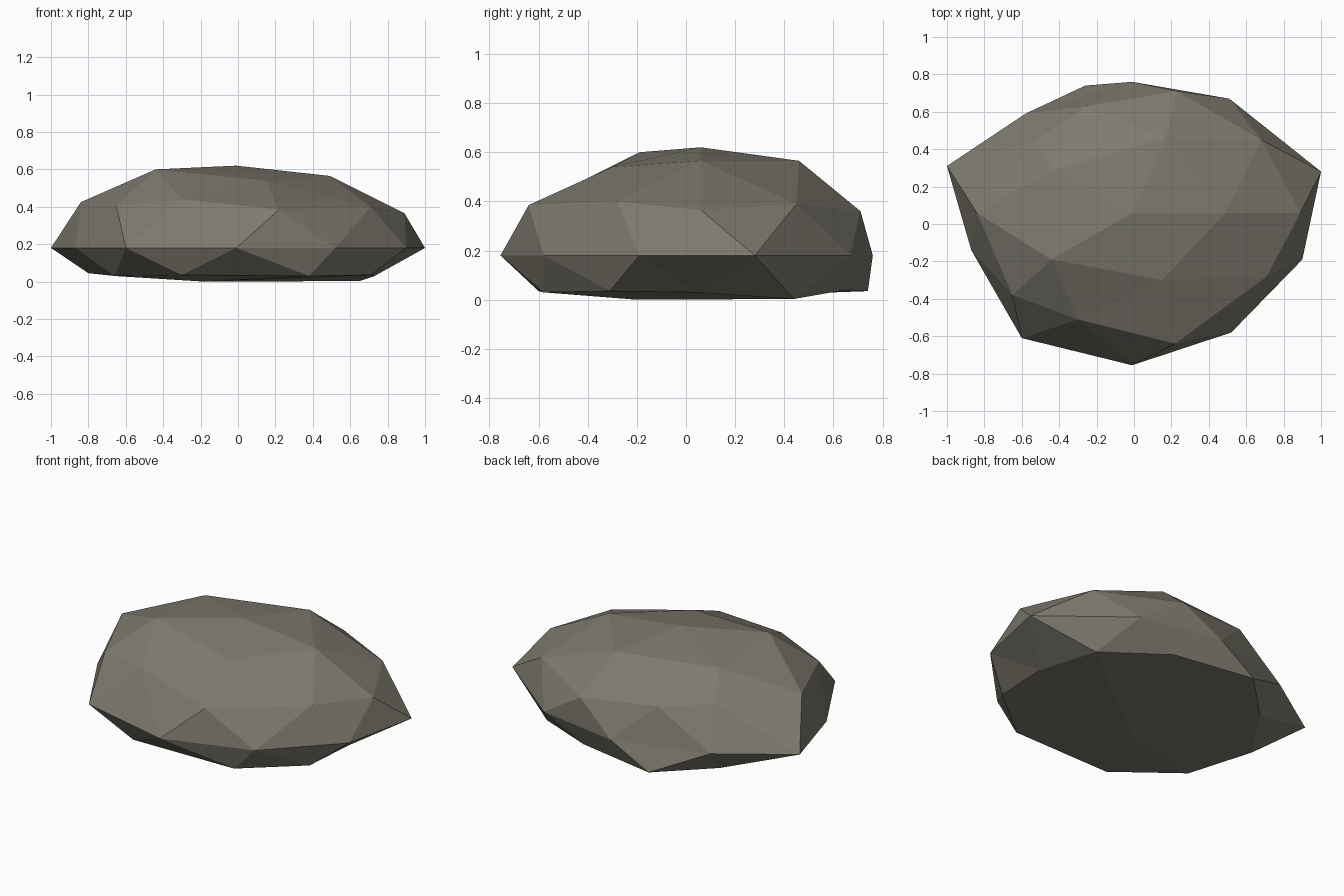
import bpy, bmesh

if "Cube" in bpy.data.objects:
    bpy.data.objects.remove(bpy.data.objects["Cube"])

# Stone built as stacked rings, counter-clockwise from +x
APEX = (-.01, .06, .62)
CROWN = [(.49, .06, .565), (.17, .46, .565), (-.43, .29, .56),
         (-.44, -.19, .60), (.15, -.30, .54)]
SHOULDER = [(.89, .06, .365), (.68, .45, .39), (.23, .71, .36), (-.25, .63, .40),
            (-.52, .45, .42), (-.84, .06, .425), (-.65, -.38, .405),
            (-.30, -.51, .44), (.22, -.64, .385), (.71, -.28, .40)]
WAIST = [(x, y, .18) for x, y in
         [(1, .28), (.51, .67), (-.01, .76), (-.58, .59), (-1, .31),
          (-.87, -.14), (-.60, -.61), (-.01, -.755), (.52, -.58), (.90, -.19)]]
BASE = [(.73, .04, .03), (.65, .44, .003), (.25, .65, .04), (-.26, .74, .035),
        (-.55, .45, .03), (-.80, .08, .045), (-.66, -.31, .03),
        (-.30, -.60, .035), (.38, -.58, .03), (.71, -.31, .035)]
NADIR = (-.18, -.20, 0)

bm = bmesh.new()
ring = lambda pts: [bm.verts.new(p) for p in pts]
crown, shoulder, waist, base = map(ring, (CROWN, SHOULDER, WAIST, BASE))
apex, nadir = bm.verts.new(APEX), bm.verts.new(NADIR)

# Top cap: fan, then five-to-ten transition
for i in range(5):
    a, b = crown[i], crown[(i + 1) % 5]
    s0, s1, s2 = shoulder[2 * i - 1], shoulder[2 * i], shoulder[2 * i + 1]
    for f in ((apex, a, b), (a, s0, s1), (a, s1, s2), (a, s2, b)):
        bm.faces.new(f)

# Sides: triangle strips either side of the waist, and the underside fan
for i in range(10):
    j = (i + 1) % 10
    for r in (shoulder, base):
        bm.faces.new((r[i], waist[i], r[j]))
        bm.faces.new((r[i], waist[i - 1], waist[i]))
    bm.faces.new((nadir, base[j], base[i]))
bmesh.ops.recalc_face_normals(bm, faces=bm.faces[:])

mesh = bpy.data.meshes.new("stone")
bm.to_mesh(mesh)
bm.free()
stone = bpy.data.objects.new("stone", mesh)
bpy.context.collection.objects.link(stone)
mat = bpy.data.materials.new("warm grey stone")
mat.diffuse_color = (.205, .193, .155, 1)
mat.use_nodes = True
mat.node_tree.nodes["Principled BSDF"].inputs["Base Color"].default_value = mat.diffuse_color
mesh.materials.append(mat)
